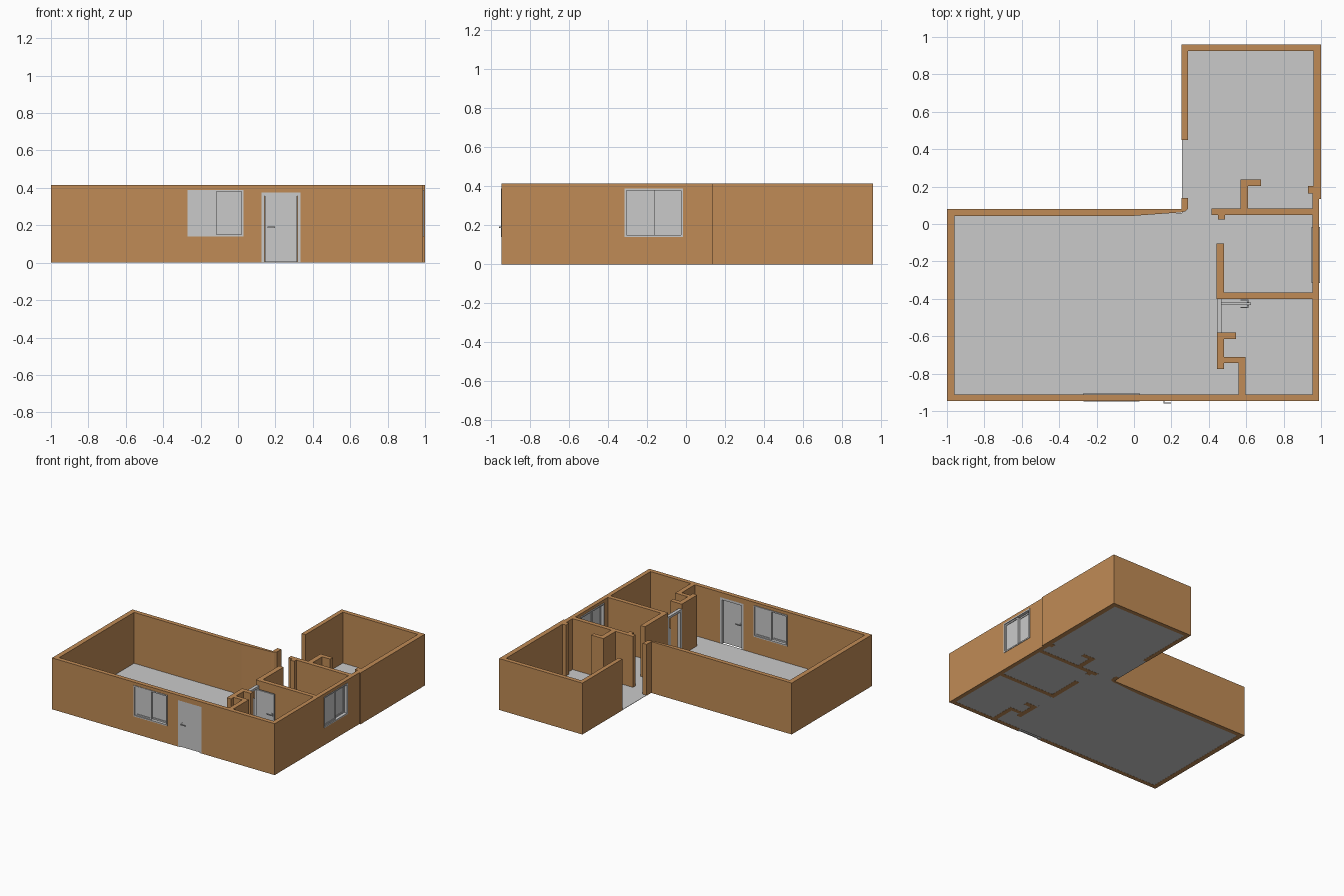
import bpy, bmesh, math
from mathutils import Matrix, Vector

if "Cube" in bpy.data.objects:
    bpy.data.objects.remove(bpy.data.objects["Cube"])

H = 0.415          # wall height
Y_SHIFT = -0.006   # centres the plan on y = 0


def material(name, rgb):
    m = bpy.data.materials.new(name)
    m.diffuse_color = (*rgb, 1)
    m.use_nodes = True
    m.node_tree.nodes["Principled BSDF"].inputs["Base Color"].default_value = m.diffuse_color
    return m


TAN = material("tan_wall", (0.53, 0.26, 0.092))
GREY = material("light_grey", (0.59, 0.59, 0.59))


def finish(name, bm, mat):
    bmesh.ops.recalc_face_normals(bm, faces=bm.faces)
    me = bpy.data.meshes.new(name)
    bm.to_mesh(me)
    bm.free()
    me.materials.append(mat)
    ob = bpy.data.objects.new(name, me)
    bpy.context.collection.objects.link(ob)
    return ob


def extrude_plan(name, pts, z0, z1, mat):
    bm = bmesh.new()
    face = bm.faces.new([bm.verts.new((x, y, z0)) for x, y in pts])
    ext = bmesh.ops.extrude_face_region(bm, geom=[face], use_keep_orig=True)
    top = [v for v in ext["geom"] if isinstance(v, bmesh.types.BMVert)]
    bmesh.ops.translate(bm, verts=top, vec=(0, 0, z1 - z0))
    return finish(name, bm, mat)


def add_box(bm, x0, x1, y0, y1, z0, z1):
    c = Vector(((x0 + x1) / 2, (y0 + y1) / 2, (z0 + z1) / 2))
    m = Matrix.Translation(c) @ Matrix.Diagonal((x1 - x0, y1 - y0, z1 - z0, 1))
    bmesh.ops.create_cube(bm, size=1, matrix=m)


def add_frame(bm, x0, x1, y0, y1, z0, z1, w, bottom=True):
    add_box(bm, x0, x0 + w, y0, y1, z0, z1)
    add_box(bm, x1 - w, x1, y0, y1, z0, z1)
    add_box(bm, x0 + w, x1 - w, y0, y1, z1 - w, z1)
    if bottom:
        add_box(bm, x0 + w, x1 - w, y0, y1, z0, z0 + w)


def place(ob, x, y, turn=0):
    ob.location = (x, y, 0)
    ob.rotation_euler.z = math.radians(turn)
    return ob


# outer walls, one outline open at the kitchen entrance
outer = [(0.255, 0.145), (0.255, 0.085), (-1, 0.085), (-1, -0.94), (0.99, -0.94),
         (0.99, 0.14), (1, 0.14), (1, 0.965), (0.255, 0.965), (0.255, 0.455),
         (0.29, 0.455), (0.29, 0.93), (0.96, 0.93), (0.96, 0.21), (0.93, 0.21),
         (0.93, 0.17), (0.955, 0.17), (0.955, -0.905), (-0.96, -0.905),
         (-0.96, 0.05), (0, 0.05), (0.25, 0.068), (0.275, 0.074), (0.29, 0.09),
         (0.29, 0.145)]
walls = extrude_plan("outer_walls", outer, 0, H, TAN)

# openings for the windows and the entrance door
cut = bmesh.new()
add_box(cut, -0.27, 0.03, -1, -0.85, 0.14, 0.39)
add_box(cut, 0.125, 0.335, -1, -0.85, -0.05, 0.375)
add_box(cut, 0.9, 1.05, -0.31, -0.01, 0.14, 0.39)
cutter = finish("opening_cutter", cut, TAN)
cutter.hide_render = True
mod = walls.modifiers.new("openings", "BOOLEAN")
mod.operation, mod.solver, mod.object = "DIFFERENCE", "EXACT", cutter
bpy.context.view_layer.objects.active = walls
bpy.ops.object.modifier_apply(modifier=mod.name)
bpy.data.objects.remove(cutter)

# interior partitions
partitions = {
    "kitchen_partition": [
        (0.955, 0.055), (0.955, 0.09), (0.61, 0.09), (0.61, 0.21), (0.68, 0.21),
        (0.68, 0.245), (0.57, 0.245), (0.57, 0.09), (0.415, 0.09), (0.415, 0.055),
        (0.45, 0.055), (0.45, 0.03), (0.487, 0.03), (0.487, 0.055)],
    "bedroom_partition": [
        (0.955, -0.395), (0.955, -0.36), (0.48, -0.36), (0.48, -0.098),
        (0.44, -0.098), (0.44, -0.395)],
    "closet_partition": [
        (0.595, -0.905), (0.595, -0.705), (0.482, -0.705), (0.482, -0.61),
        (0.545, -0.61), (0.545, -0.573), (0.443, -0.573), (0.443, -0.77),
        (0.482, -0.77), (0.482, -0.737), (0.558, -0.737), (0.558, -0.905)]}
for name, pts in partitions.items():
    extrude_plan(name, pts, 0, H, TAN)

# floor slab
extrude_plan("floor", [(-0.965, -0.91), (0.96, -0.91), (0.96, 0.15), (0.965, 0.15),
                       (0.965, 0.935), (0.256, 0.935), (0.256, 0.065), (-0.965, 0.065)],
             0.001, 0.004, GREY)


# sliding window: origin on the outer wall face, -y is outside
def window(name):
    bm = bmesh.new()
    add_frame(bm, -0.15, 0.15, -0.004, 0.042, 0.14, 0.39, 0.01)
    for x0, x1, y in ((-0.14, 0.005, 0.004), (-0.005, 0.14, 0.021)):
        add_frame(bm, x0, x1, y, y + 0.014, 0.15, 0.38, 0.011)
        add_box(bm, x0 + 0.01, x1 - 0.01, y + 0.005, y + 0.009, 0.16, 0.37)
    return finish(name, bm, GREY)


place(window("front_window"), -0.12, -0.94)
place(window("right_window"), 0.99, -0.16, 90)


# door leaf with a lever on each side: origin at the free edge, hinge at +x
def door_leaf(name, width, height):
    bm = bmesh.new()
    add_box(bm, 0, width, 0, 0.014, 0.004, height)
    for side in (-1, 1):
        def y(d):
            return sorted((0.007 + side * 0.007, 0.007 + side * (0.007 + d)))
        add_box(bm, 0.01, 0.022, *y(0.003), 0.178, 0.202)     # rose plate
        add_box(bm, 0.013, 0.019, *y(0.016), 0.187, 0.193)    # spindle
        a, b = y(0.016)
        a, b = (a, a + 0.005) if side < 0 else (b - 0.005, b)
        add_box(bm, 0.013, 0.055, a, b, 0.186, 0.193)         # lever
    return finish(name, bm, GREY)


def door_frame(name, width, depth, height):
    bm = bmesh.new()
    add_frame(bm, 0, width, 0, depth, 0.0, height, 0.018, bottom=False)
    return finish(name, bm, GREY)


# closed entrance door
place(door_frame("entrance_frame", 0.21, 0.035, 0.375), 0.125, -0.94)
place(door_leaf("entrance_leaf", 0.173, 0.356), 0.1435, -0.938)

# inner door, standing open along the bedroom partition
place(door_frame("inner_frame", 0.178, 0.026, 0.375), 0.469, -0.573, 90)
place(door_leaf("inner_leaf", 0.16, 0.356), 0.625, -0.413, 180)

for ob in bpy.context.collection.objects:
    ob.location.y += Y_SHIFT
